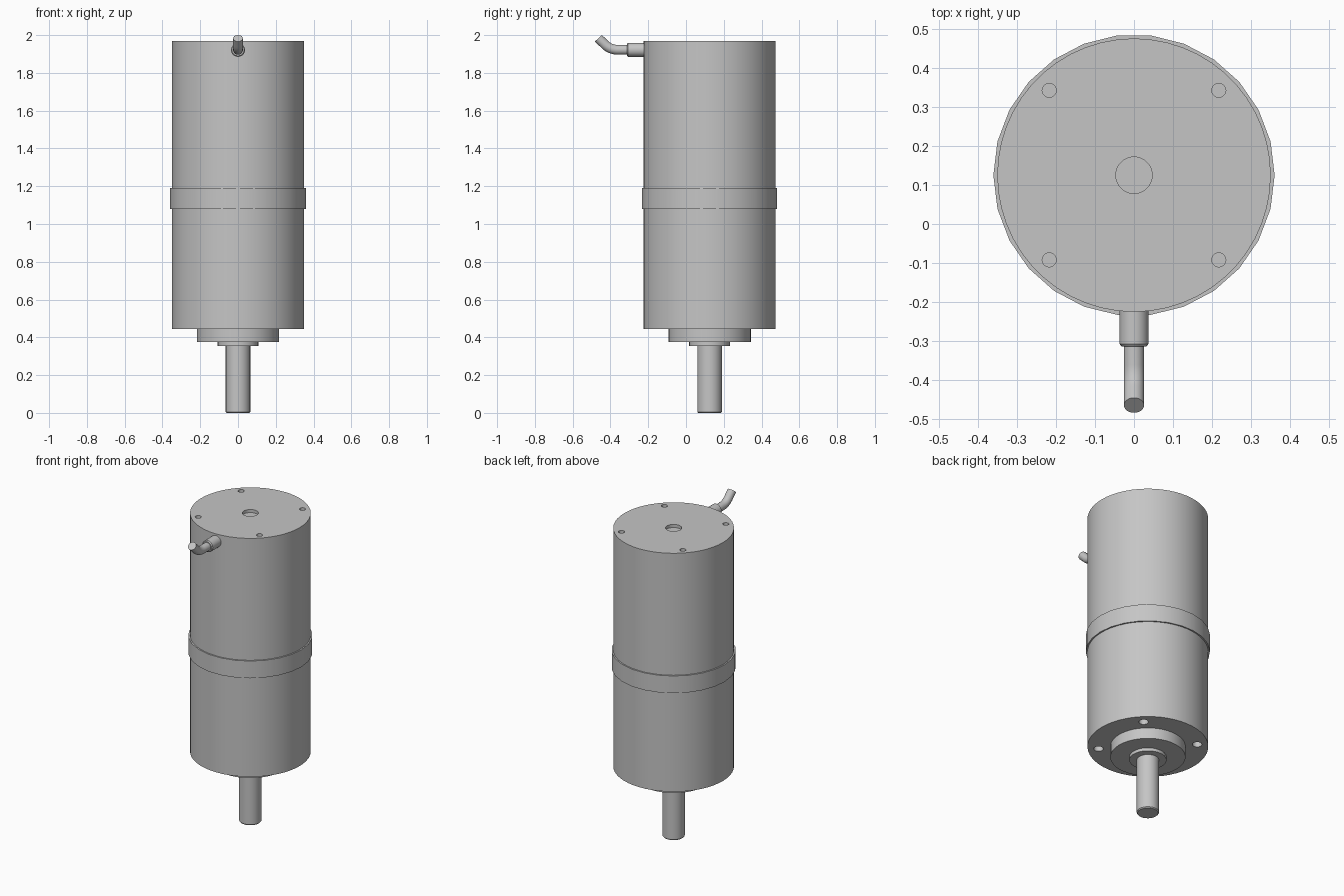
import bpy, bmesh, math
from mathutils import Vector

cube = bpy.data.objects.get("Cube")
if cube:
    bpy.data.objects.remove(cube, do_unlink=True)

AXIS_Y = 0.125

metal = bpy.data.materials.new("satin_grey")
metal.use_nodes = True
grey = (0.56, 0.56, 0.56, 1)
metal.diffuse_color = grey
metal.node_tree.nodes["Principled BSDF"].inputs["Base Color"].default_value = grey


def finish(obj):
    bpy.ops.object.select_all(action='DESELECT')
    obj.select_set(True)
    bpy.context.view_layer.objects.active = obj
    bpy.ops.object.shade_smooth_by_angle(angle=math.radians(35))


def loft(name, rings):
    """Skin a list of equal-sized point rings and cap both ends."""
    bm = bmesh.new()
    loops = [[bm.verts.new(p) for p in ring] for ring in rings]
    n = len(loops[0])
    for a, b in zip(loops, loops[1:]):
        for i in range(n):
            j = (i + 1) % n
            bm.faces.new((a[i], a[j], b[j], b[i]))
    bm.faces.new(loops[0][::-1])
    bm.faces.new(loops[-1])
    bmesh.ops.recalc_face_normals(bm, faces=bm.faces)
    mesh = bpy.data.meshes.new(name)
    bm.to_mesh(mesh)
    bm.free()
    mesh.materials.append(metal)
    obj = bpy.data.objects.new(name, mesh)
    bpy.context.collection.objects.link(obj)
    return obj


def ring(center, radius, direction, n):
    d = Vector(direction).normalized()
    u = Vector((1, 0, 0)) if abs(d.x) < 0.9 else Vector((0, 1, 0))
    v = d.cross(u)
    return [Vector(center) + radius * (math.cos(t) * u + math.sin(t) * v)
            for t in (2 * math.pi * i / n for i in range(n))]


def turned(name, profile, n, x=0, y=AXIS_Y):
    """Upright turned part from (radius, height) pairs."""
    return loft(name, [ring((x, y, z), r, (0, 0, 1), n) for r, z in profile])


def drill(target, x, y, radius, z0, z1):
    cutter = turned("hole_cutter", [(radius, z0), (radius, z1)], 20, x, y)
    cutter.hide_render = True
    mod = target.modifiers.new("hole", 'BOOLEAN')
    mod.operation = 'DIFFERENCE'
    mod.solver = 'EXACT'
    mod.object = cutter
    bpy.context.view_layer.objects.active = target
    bpy.ops.object.modifier_apply(modifier=mod.name)
    bpy.data.objects.remove(cutter, do_unlink=True)


# Main housing with mounting holes at both ends
housing = turned("housing", [(0.35, 0.445), (0.35, 1.97)], 52)
for sx in (-1, 1):
    for sy in (-1, 1):
        drill(housing, sx * 0.217, AXIS_Y + sy * 0.217, 0.018, 1.93, 2.1)
        drill(housing, sx * 0.203, AXIS_Y + sy * 0.203, 0.028, 0.3, 0.5)
drill(housing, 0, AXIS_Y, 0.047, 1.95, 2.1)
finish(housing)

# Band joining the motor and gearbox halves
finish(turned("joint_band", [(0.36, 1.08), (0.36, 1.19)], 26))

# Output end: pilot boss, bearing collar and shaft
finish(turned("pilot_boss", [(0.218, 0.375), (0.218, 0.45)], 40))
finish(turned("bearing_collar", [(0.108, 0.355), (0.108, 0.38)], 32))
finish(turned("output_shaft", [(0.06, 0), (0.065, 0.006), (0.065, 0.37)], 28))

# Cable outlet sleeve on the front
sleeve = [((0, y, 1.922), r) for y, r in
          ((-0.2, 0.037), (-0.307, 0.037), (-0.313, 0.032))]
finish(loft("cable_sleeve", [ring(c, r, (0, -1, 0), 20) for c, r in sleeve]))

# Cable: short straight run, then an arc bending upwards to a straight tip
start, bend, bend_radius = -0.36, math.radians(48), 0.1
path = [(Vector((0, -0.30, 1.922)), 0)]
for i in range(9):
    a = bend * i / 8
    path.append((Vector((0, start - bend_radius * math.sin(a),
                         1.922 + bend_radius * (1 - math.cos(a)))), a))
tip = Vector((0, -0.464, 1.983))
path.append((tip, bend))
finish(loft("cable", [ring(p, 0.026, (0, -math.cos(a), math.sin(a)), 18)
                      for p, a in path]))
